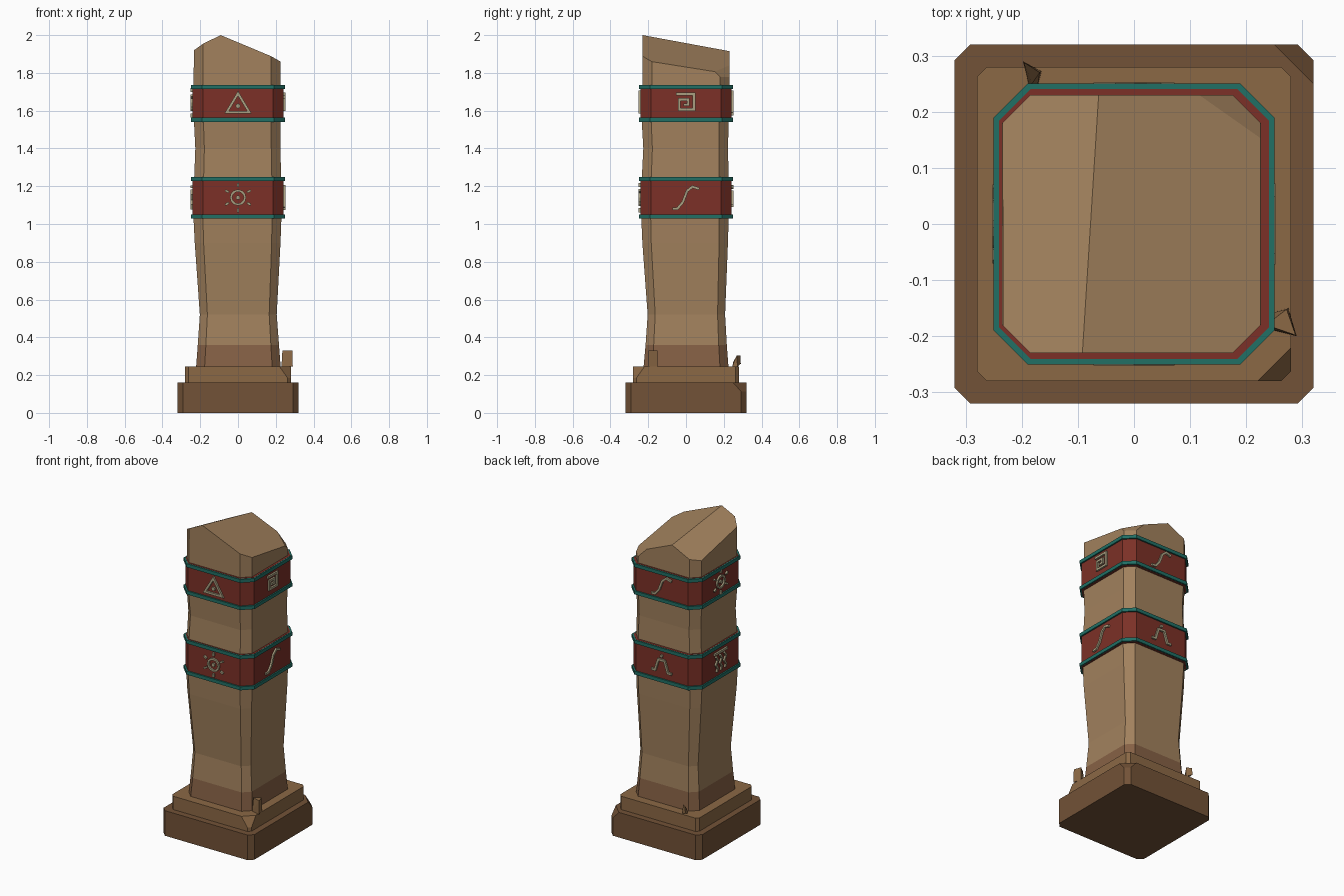
import bpy, bmesh
from math import sin, cos, pi
from mathutils import Vector, Matrix

if "Cube" in bpy.data.objects:
    bpy.data.objects.remove(bpy.data.objects["Cube"])


def material(name, rgb):
    m = bpy.data.materials.new(name)
    m.diffuse_color = (*rgb, 1)
    m.use_nodes = True
    m.node_tree.nodes["Principled BSDF"].inputs["Base Color"].default_value = m.diffuse_color
    return m


STONE = material("sandstone", (0.36, 0.22, 0.11))
LOW = material("stained_stone", (0.24, 0.12, 0.06))
STEP = material("step_stone", (0.26, 0.14, 0.06))
BASE = material("base_stone", (0.17, 0.085, 0.038))
RED = material("red_paint", (0.20, 0.03, 0.02))
TEAL = material("teal_paint", (0.015, 0.16, 0.13))
RUNE = material("rune_stone", (0.40, 0.35, 0.22))


def finish(bm, name, *mats):
    bmesh.ops.recalc_face_normals(bm, faces=bm.faces)
    me = bpy.data.meshes.new(name)
    bm.to_mesh(me)
    bm.free()
    for m in mats:
        me.materials.append(m)
    ob = bpy.data.objects.new(name, me)
    bpy.context.collection.objects.link(ob)
    return ob


def octagon(xl, xr, yl, yr, c):
    return [(xl + c, yl), (xr - c, yl), (xr, yl + c), (xr, yr - c),
            (xr - c, yr), (xl + c, yr), (xl, yr - c), (xl, yl + c)]


def loft(levels):
    """Chamfered square column from (z, xl, xr, yl, yr, chamfer) levels."""
    bm = bmesh.new()
    rings = [[bm.verts.new((x, y, z)) for x, y in octagon(*r)] for z, *r in levels]
    for a, b in zip(rings, rings[1:]):
        for i in range(8):
            j = (i + 1) % 8
            bm.faces.new((a[i], a[j], b[j], b[i]))
    bm.faces.new(rings[0][::-1])
    bm.faces.new(rings[-1])
    return bm


def chip(bm, point, normal):
    """Cut away everything on the normal side and cap the cut."""
    geom = bm.verts[:] + bm.edges[:] + bm.faces[:]
    bmesh.ops.bisect_plane(bm, geom=geom, plane_co=point, plane_no=normal, clear_outer=True)
    bmesh.ops.holes_fill(bm, edges=[e for e in bm.edges if e.is_boundary], sides=0)


def chip_3(bm, a, b, c):
    a, b, c = Vector(a), Vector(b), Vector(c)
    n = (b - a).cross(c - a)
    chip(bm, a, n if n.z > 0 else -n)


def block(z0, z1, h, c):
    return loft([(z0, -h, h, -h, h, c), (z1, -h, h, -h, h, c)])


# stepped base with broken corners
bm = block(0, 0.16, 0.32, 0.028)
chip(bm, (0.285, 0.285, 0.16), (1, 1, 0.9))
finish(bm, "plinth", BASE)
bm = block(0.16, 0.245, 0.28, 0.018)
chip(bm, (0.25, -0.25, 0.245), (1, -1, 0.7))
finish(bm, "base_step", STEP)

# waisted shaft with a broken ridge top
bm = loft([(0.24, -0.222, 0.226, -0.225, 0.225, 0.045),
           (0.36, -0.213, 0.217, -0.214, 0.216, 0.043),
           (0.52, -0.202, 0.205, -0.203, 0.207, 0.040),
           (0.90, -0.229, 0.225, -0.231, 0.222, 0.047),
           (1.04, -0.236, 0.230, -0.237, 0.226, 0.050),
           (1.24, -0.232, 0.229, -0.234, 0.226, 0.050),
           (1.40, -0.226, 0.224, -0.226, 0.222, 0.048),
           (1.54, -0.233, 0.226, -0.234, 0.226, 0.050),
           (1.74, -0.235, 0.226, -0.230, 0.230, 0.050),
           (2.10, -0.232, 0.224, -0.230, 0.230, 0.048)])
front, back = (-0.092, -0.23, 2.0), (-0.063, 0.23, 1.915)
chip_3(bm, front, back, (-0.232, -0.18, 1.92))
chip_3(bm, front, back, (0.224, -0.18, 1.86))
chip_3(bm, (0.13, 0.23, 1.826), (0.225, 0.165, 1.795), (0.20, 0.21, 1.775))
for f in bm.faces:
    if f.calc_center_median().z < 0.40:
        f.material_index = 1
finish(bm, "shaft", STONE, LOW)

# painted bands with teal trims
for name, z0, z1 in (("lower", 1.028, 1.25), ("upper", 1.54, 1.737)):
    finish(block(z0, z1, 0.241, 0.057), name + "_band", RED)
    for part, z in (("bottom", z0 + 0.001), ("top", z1 - 0.023)):
        finish(block(z, z + 0.022, 0.25, 0.06), f"{name}_band_{part}_trim", TEAL)


# raised runes, drawn as flat ribbons (u, v) and extruded
def ribbon(bm, pts, closed=False, w=0.014):
    pts = [Vector(p) for p in pts]
    n, pairs = len(pts), []
    for i, p in enumerate(pts):
        d0 = p - pts[i - 1] if closed or i else pts[1] - p
        d1 = pts[(i + 1) % n] - p if closed or i < n - 1 else d0
        n0, n1 = (Vector((-d.y, d.x)).normalized() for d in (d0, d1))
        m = (n0 + n1).normalized()
        m *= w / 2 / max(m.dot(n0), 0.4)
        pairs.append([bm.verts.new((q.x, 0, q.y)) for q in (p + m, p - m)])
    for i in range(n if closed else n - 1):
        a, b = pairs[i], pairs[(i + 1) % n]
        bm.faces.new((a[0], a[1], b[1], b[0]))


def circle(r, n, cv=0.0):
    return [(r * cos(2 * pi * i / n), cv + r * sin(2 * pi * i / n)) for i in range(n)]


def dot(bm, r, cv=0.0):
    bm.faces.new([bm.verts.new((u, 0, v)) for u, v in circle(r, 8, cv)])


def triangle(bm):
    ribbon(bm, [(-0.06, -0.05), (0.06, -0.05), (0, 0.05)], True)
    dot(bm, 0.013, -0.017)


def sun(bm):
    ribbon(bm, circle(0.037, 12), True, 0.012)
    dot(bm, 0.012)
    for k in range(6):
        a = pi / 2 + k * pi / 3
        ribbon(bm, [(r * cos(a), r * sin(a)) for r in (0.056, 0.078)], w=0.012)


def spiral(bm):
    ribbon(bm, [(-0.053, 0.046), (0.042, 0.046), (0.042, -0.036), (-0.036, -0.036),
                (-0.036, 0.017), (0.012, 0.017), (0.012, -0.01), (-0.014, -0.01)])


def serpent(bm):
    ribbon(bm, [(-0.072, -0.06), (-0.045, -0.058), (-0.017, -0.025),
                (0.006, 0.035), (0.034, 0.058), (0.07, 0.046)])


def arch(bm):
    ribbon(bm, [(-0.072, -0.042), (-0.045, -0.042), (-0.022, 0.03),
                (0.022, 0.03), (0.045, -0.042), (0.072, -0.042)])
    dot(bm, 0.010, 0.056)


def rain(bm):
    ribbon(bm, [(-0.065, 0.058), (0.065, 0.058)])
    for u in (-0.042, 0, 0.042):
        ribbon(bm, [(u - 0.008, 0.04), (u + 0.008, 0.015), (u - 0.008, -0.012),
                    (u + 0.008, -0.038), (u, -0.06)], w=0.012)


SIDES = ("front", "right", "back", "left")
for level, z, glyphs in (("upper", 1.642, (triangle, spiral, serpent, sun)),
                         ("lower", 1.14, (sun, serpent, arch, rain))):
    for k, glyph in enumerate(glyphs):
        bm = bmesh.new()
        glyph(bm)
        ext = bmesh.ops.extrude_face_region(bm, geom=bm.faces[:], use_keep_orig=True)
        out = [v for v in ext["geom"] if isinstance(v, bmesh.types.BMVert)]
        bmesh.ops.translate(bm, verts=out, vec=(0, -0.013, 0))
        bm.transform(Matrix.Rotation(k * pi / 2, 4, "Z") @ Matrix.Translation((0, -0.239, z)))
        finish(bm, f"{level}_{SIDES[k]}_rune", RUNE)


# stone shards resting on the step
def shard(name, pts):
    bm = bmesh.new()
    for p in pts:
        bm.verts.new(p)
    bmesh.ops.convex_hull(bm, input=bm.verts[:])
    finish(bm, name, STEP)


shard("right_shard", [(0.23, -0.185, 0.245), (0.29, -0.2, 0.245), (0.275, -0.15, 0.245),
                      (0.24, -0.16, 0.245), (0.235, -0.18, 0.33), (0.288, -0.198, 0.33),
                      (0.272, -0.152, 0.33)])
shard("back_shard", [(-0.198, 0.29, 0.26), (-0.165, 0.272, 0.245), (-0.172, 0.245, 0.245),
                     (-0.188, 0.25, 0.245), (-0.196, 0.288, 0.305), (-0.168, 0.27, 0.305),
                     (-0.182, 0.25, 0.27)])
